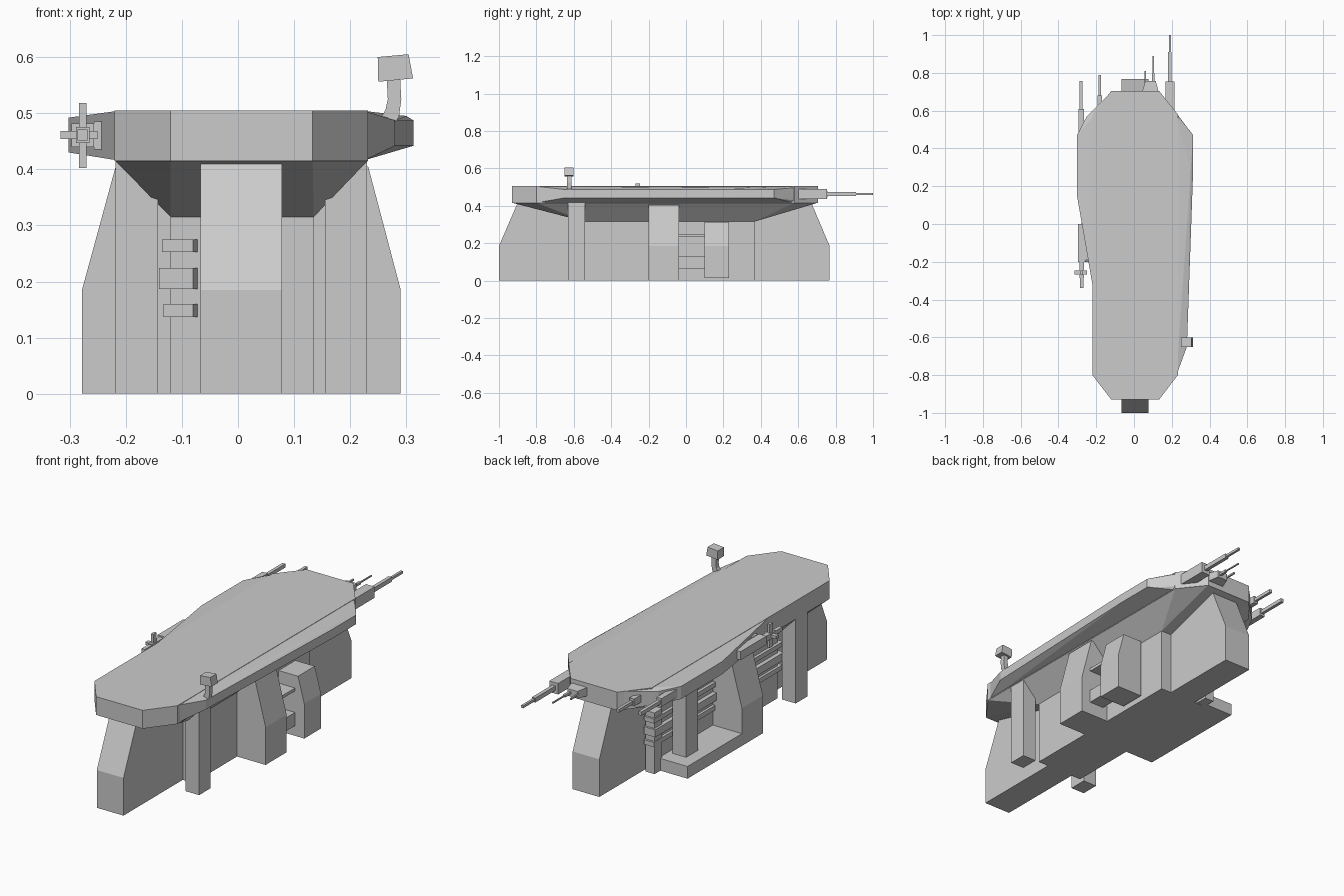
import bpy, bmesh
from mathutils import Vector


def hull(name, pts):
    """Flat-faced convex solid around a handful of points."""
    bm = bmesh.new()
    for p in pts:
        bm.verts.new(p)
    res = bmesh.ops.convex_hull(bm, input=bm.verts[:])
    junk = [v for v in res["geom_interior"] + res["geom_unused"]
            if isinstance(v, bmesh.types.BMVert) and v.is_valid]
    if junk:
        bmesh.ops.delete(bm, geom=list(set(junk)), context='VERTS')
    bmesh.ops.dissolve_limit(bm, angle_limit=0.01, verts=bm.verts[:], edges=bm.edges[:])
    bmesh.ops.recalc_face_normals(bm, faces=bm.faces[:])
    me = bpy.data.meshes.new(name)
    bm.to_mesh(me)
    bm.free()
    ob = bpy.data.objects.new(name, me)
    bpy.context.collection.objects.link(ob)
    return ob


def box(name, x, y, z):
    return hull(name, [(a, b, c) for a in x for b in y for c in z])


def prism_x(name, x, profile):
    """Extrude a (y, z) profile across x."""
    return hull(name, [(a, y, z) for a in x for y, z in profile])


def prism_y(name, y, profile):
    """Extrude an (x, z) profile along y."""
    return hull(name, [(x, b, z) for b in y for x, z in profile])


def gun(name, x, z, segments):
    """Stepped barrel: (y start, y end, half width, half height) per segment."""
    for i, (y0, y1, w, h) in enumerate(segments):
        box(f"{name}_{i}", (x - w, x + w), (y0, y1), (z - h, z + h))


# Main deck slab
outline = [(-0.12, -0.93), (0.133, -0.93), (0.232, -0.8), (0.232, 0.58), (0.133, 0.705),
           (-0.12, 0.705), (-0.22, 0.58), (-0.22, -0.8)]
hull("deck", [(x, y, z) for x, y in outline for z in (0.415, 0.505)])

# Tapered underside of the deck and the lower body below it
core = [(x, y) for x in (-0.12, 0.135) for y in (-0.54, 0.365)]
hull("deck_underside", [(x, y, 0.416) for x, y in outline] + [(x, y, 0.315) for x, y in core])
box("lower_body", (-0.12, 0.135), (-0.54, 0.365), (0, 0.32))

# Long central wall with sloped ends
prism_x("central_wall", (-0.067, 0.078),
        [(-1, 0), (-1, 0.185), (-0.9, 0.416), (0.67, 0.416), (0.768, 0.185), (0.768, 0)])

# Side overhangs
right_in = [(0.225, -0.8), (0.225, 0.57), (0.16, 0.67)]
right_out = [(0.28, -0.65), (0.313, 0.28), (0.313, 0.47), (0.215, 0.6)]
hull("right_overhang", [(x, y, z) for x, y in right_in for z in (0.416, 0.504)]
     + [(x, y, z) for x, y in right_out for z in (0.442, 0.487)]
     + [(0.273, -0.35, 0.49), (0.3, 0.28, 0.495)])
left_in = [(-0.215, -0.35), (-0.215, 0.57), (-0.14, 0.68)]
left_out = [(-0.302, 0.15), (-0.302, 0.47), (-0.25, 0.57)]
hull("left_overhang", [(x, y, z) for x, y in left_in for z in (0.416, 0.504)]
     + [(x, y, z) for x, y in left_out for z in (0.43, 0.492)])

# Large side pylons with sloped shoulders
prism_y("right_pylon", (-0.2, -0.037),
        [(0.12, 0), (0.29, 0), (0.29, 0.185), (0.232, 0.405), (0.12, 0.405)])
prism_y("left_pylon", (-0.2, -0.037),
        [(-0.11, 0), (-0.278, 0), (-0.278, 0.185), (-0.218, 0.405), (-0.11, 0.405)])

# Right hanging block, tied to the pylon by beams
prism_y("right_block", (0.1, 0.23),
        [(0.15, 0.015), (0.29, 0.015), (0.29, 0.185), (0.256, 0.312), (0.15, 0.312)])
for i, z in enumerate([(0.065, 0.13), (0.235, 0.25)]):
    box(f"block_beam_{i}", (0.16, 0.24), (-0.04, 0.105), z)
box("block_mount", (0.13, 0.16), (0.12, 0.21), (0.06, 0.28))

# Square support posts
box("right_front_post", (0.155, 0.23), (-0.63, -0.54), (0, 0.43))
box("left_front_post", (-0.218, -0.143), (-0.63, -0.54), (0, 0.43))
box("left_rear_post", (-0.218, -0.143), (0.22, 0.31), (0, 0.43))

# Left platform between pylon and rear post
box("left_platform", (-0.278, -0.11), (-0.04, 0.385), (0, 0.06))

# Pipes along the left side, with collars and a stand at the rear
for i, (z0, z1, x0) in enumerate([(0.137, 0.16, -0.133), (0.187, 0.224, -0.141),
                                  (0.253, 0.275, -0.135)]):
    hull(f"side_pipe_{i}", [(x, y, z) for x, y in
         [(x0, -0.56), (-0.08, -0.56), (-0.068, -0.53), (-0.068, 0.41), (-0.08, 0.44), (x0, 0.44)]
         for z in (z0, z1)])
box("pipe_stand", (-0.13, -0.08), (0.37, 0.43), (0, 0.3))

# Forward guns at the rear edge
gun("right_gun", 0.19, 0.463, [(0.55, 0.755, 0.024, 0.027), (0.74, 0.91, 0.009, 0.011),
                               (0.9, 1.0, 0.006, 0.006)])
gun("left_outer_gun", -0.28, 0.463, [(0.42, 0.61, 0.014, 0.02), (0.6, 0.757, 0.008, 0.009)])
gun("left_inner_gun", -0.182, 0.463, [(0.55, 0.68, 0.012, 0.018), (0.67, 0.79, 0.007, 0.008)])
hull("antenna_mount", [(x, 0.69, z) for x in (0.04, 0.133) for z in (0.44, 0.485)]
     + [(x, 0.757, z) for x in (0.06, 0.115) for z in (0.445, 0.48)])
gun("long_antenna", 0.102, 0.463, [(0.74, 0.8, 0.006, 0.006), (0.79, 0.89, 0.003, 0.003)])
gun("short_antenna", 0.06, 0.463, [(0.72, 0.81, 0.004, 0.004)])

# Left forward-facing gun with a cross-shaped guard
gun("guard_gun", -0.277, 0.461, [(-0.2, 0.0, 0.02, 0.021), (-0.285, -0.13, 0.012, 0.014),
                                 (-0.34, -0.28, 0.009, 0.01)])
box("guard_mount", (-0.257, -0.2), (-0.19, 0.1), (0.435, 0.485))
box("guard_vertical", (-0.283, -0.27), (-0.27, -0.245), (0.402, 0.518))
box("guard_horizontal", (-0.316, -0.25), (-0.268, -0.247), (0.454, 0.468))

# Lookout tower: bent neck and tilted head
path = [(0.26, 0.475), (0.275, 0.5), (0.279, 0.525), (0.277, 0.562)]
for i in range(3):
    (xa, za), (xb, zb) = path[i:i + 2]
    prism_y(f"tower_neck_{i}", (-0.635, -0.612),
            [(xa - 0.012, za + 0.006 * (i < 2)), (xa + 0.012, za - 0.006 * (i < 2)),
             (xb - 0.012, zb + 0.006 * (i < 1)), (xb + 0.012, zb - 0.006 * (i < 1))])
prism_y("tower_head", (-0.65, -0.602),
        [(0.25, 0.556), (0.312, 0.562), (0.304, 0.605), (0.249, 0.6)])
